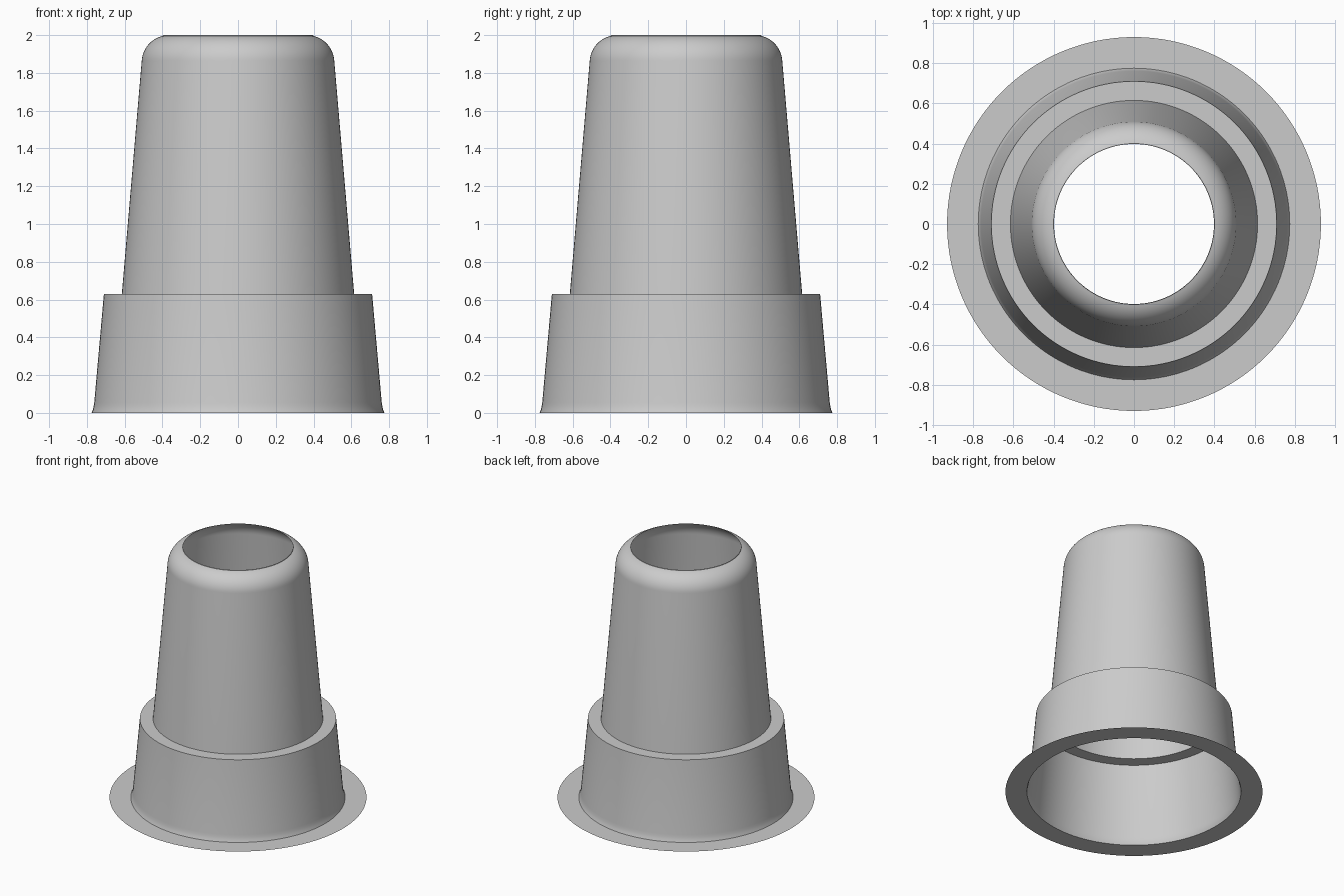
import bpy, bmesh, math

cube = bpy.data.objects.get("Cube")
if cube:
    bpy.data.objects.remove(cube, do_unlink=True)

SEGMENTS = 128

grey = bpy.data.materials.new("plain grey")
grey.use_nodes = True
colour = (0.6, 0.6, 0.6, 1)
grey.diffuse_color = colour
grey.node_tree.nodes["Principled BSDF"].inputs["Base Color"].default_value = colour


def arc(cx, cz, radius, start, end, steps):
    """Profile points on an arc, angles in degrees."""
    angles = [math.radians(start + (end - start) * i / steps) for i in range(steps + 1)]
    return [(cx + radius * math.cos(a), cz + radius * math.sin(a)) for a in angles]


def lathe(name, profile):
    """Spin an open (radius, height) profile, listed from the outside in, into a thin sheet."""
    bm = bmesh.new()
    rings = []
    for r, z in profile:
        rings.append([bm.verts.new((r * math.cos(2 * math.pi * i / SEGMENTS),
                                    r * math.sin(2 * math.pi * i / SEGMENTS), z))
                      for i in range(SEGMENTS)])
    for low, high in zip(rings, rings[1:]):
        for i in range(SEGMENTS):
            j = (i + 1) % SEGMENTS
            bm.faces.new((low[i], low[j], high[j], high[i]))
    mesh = bpy.data.meshes.new(name)
    bm.to_mesh(mesh)
    bm.free()
    mesh.materials.append(grey)
    obj = bpy.data.objects.new(name, mesh)
    bpy.context.collection.objects.link(obj)
    bpy.ops.object.select_all(action='DESELECT')
    obj.select_set(True)
    bpy.context.view_layer.objects.active = obj
    bpy.ops.object.shade_smooth_by_angle(angle=math.radians(30))
    return obj


# Flat flange, flared foot, lower skirt, ledge, tapered sleeve and rounded open rim
flange = [(0.93, 0), (0.775, 0)]
skirt = [(0.768, 0.018), (0.764, 0.036), (0.761, 0.055), (0.71, 0.63)]
ledge = [(0.615, 0.63)]
rim = arc(0.365, 1.855, 0.145, 4, 76, 14)
lathe("stepped_sleeve", flange + skirt + ledge + rim + [(0.398, 2.0)])
